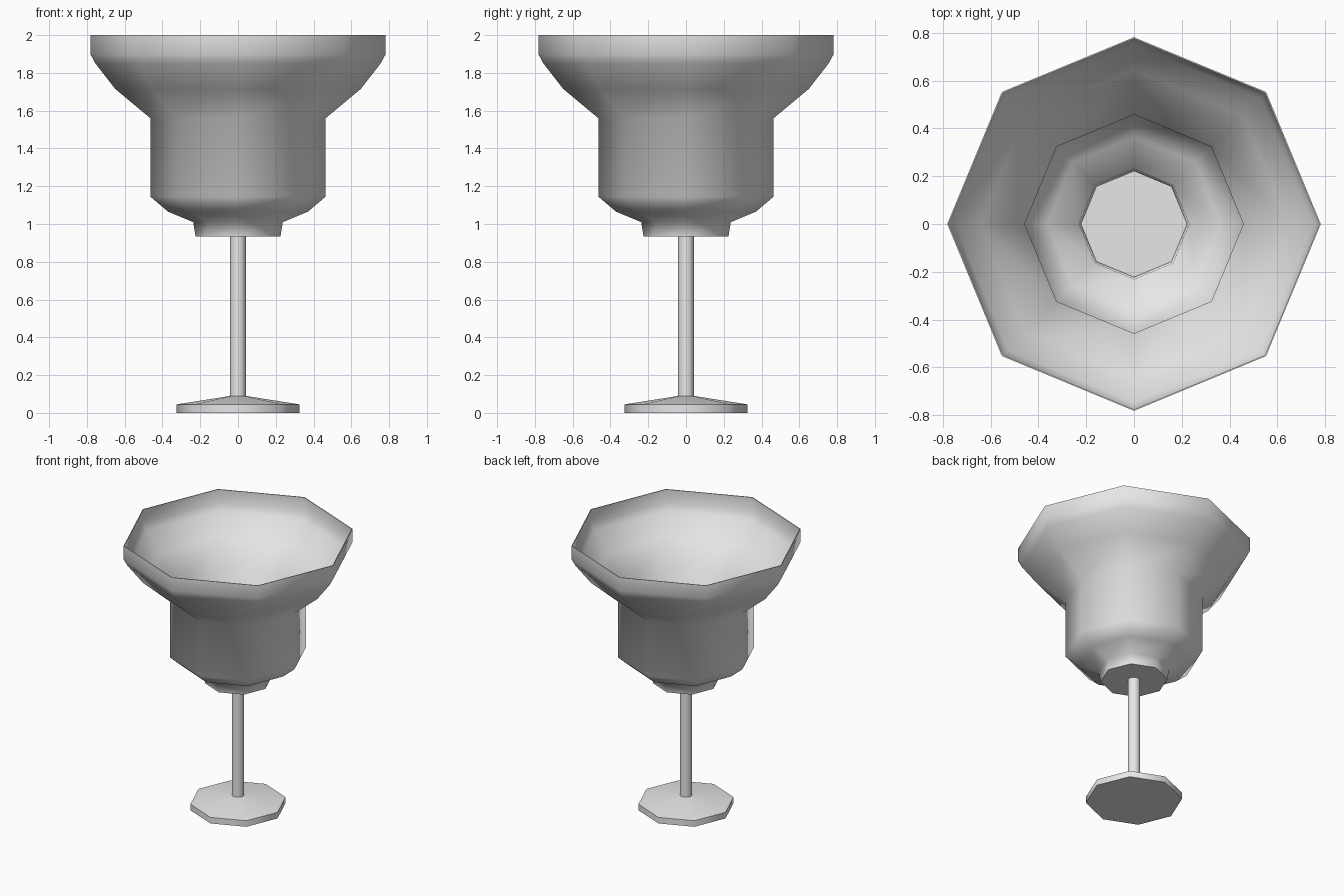
import bpy, bmesh, math

if "Cube" in bpy.data.objects:
    bpy.data.objects.remove(bpy.data.objects["Cube"])

glass = bpy.data.materials.new("light_grey_glass")
glass.diffuse_color = (0.8, 0.8, 0.8, 1)
glass.use_nodes = True
glass.node_tree.nodes["Principled BSDF"].inputs["Base Color"].default_value = glass.diffuse_color


def lathe(name, profile, sides, angle):
    """Spin an (r, z) profile round z; points with r = 0 become poles."""
    bm = bmesh.new()
    rings = []
    for r, z in profile:
        if r == 0:
            rings.append([bm.verts.new((0, 0, z))] * sides)
        else:
            rings.append([bm.verts.new((r * math.cos(2 * math.pi * i / sides),
                                        r * math.sin(2 * math.pi * i / sides), z))
                          for i in range(sides)])
    for a, b in zip(rings, rings[1:]):
        for i in range(sides):
            j = (i + 1) % sides
            bm.faces.new(list(dict.fromkeys((a[i], a[j], b[j], b[i]))))
    bmesh.ops.recalc_face_normals(bm, faces=bm.faces)
    mesh = bpy.data.meshes.new(name)
    bm.to_mesh(mesh)
    bm.free()
    mesh.materials.append(glass)
    obj = bpy.data.objects.new(name, mesh)
    bpy.context.collection.objects.link(obj)
    bpy.ops.object.select_all(action='DESELECT')
    obj.select_set(True)
    bpy.context.view_layer.objects.active = obj
    bpy.ops.object.shade_smooth_by_angle(angle=math.radians(angle))
    return obj


# Eight-sided foot with a low conical top
lathe("foot", [(0, 0), (0.325, 0), (0.325, 0.045), (0.04, 0.09), (0, 0.09)], 8, 50)

# Slim round stem
lathe("stem", [(0, 0.07), (0.042, 0.07), (0.042, 0.94), (0, 0.94)], 16, 50)

# Eight-sided thin-walled bowl: outside going up, inside coming back down
outer = [(0.225, 0.935), (0.237, 1.01), (0.37, 1.065), (0.464, 1.145),
         (0.464, 1.56), (0.65, 1.715), (0.755, 1.85), (0.782, 1.90), (0.782, 2.0)]
wall = 0.006
inner = [(r - wall, z) for r, z in reversed(outer[1:-1])]
lathe("bowl", [(0, 0.935)] + outer + [(0.782 - wall, 2.0)] + inner
      + [(0.222, 0.942), (0, 0.942)], 8, 66)
